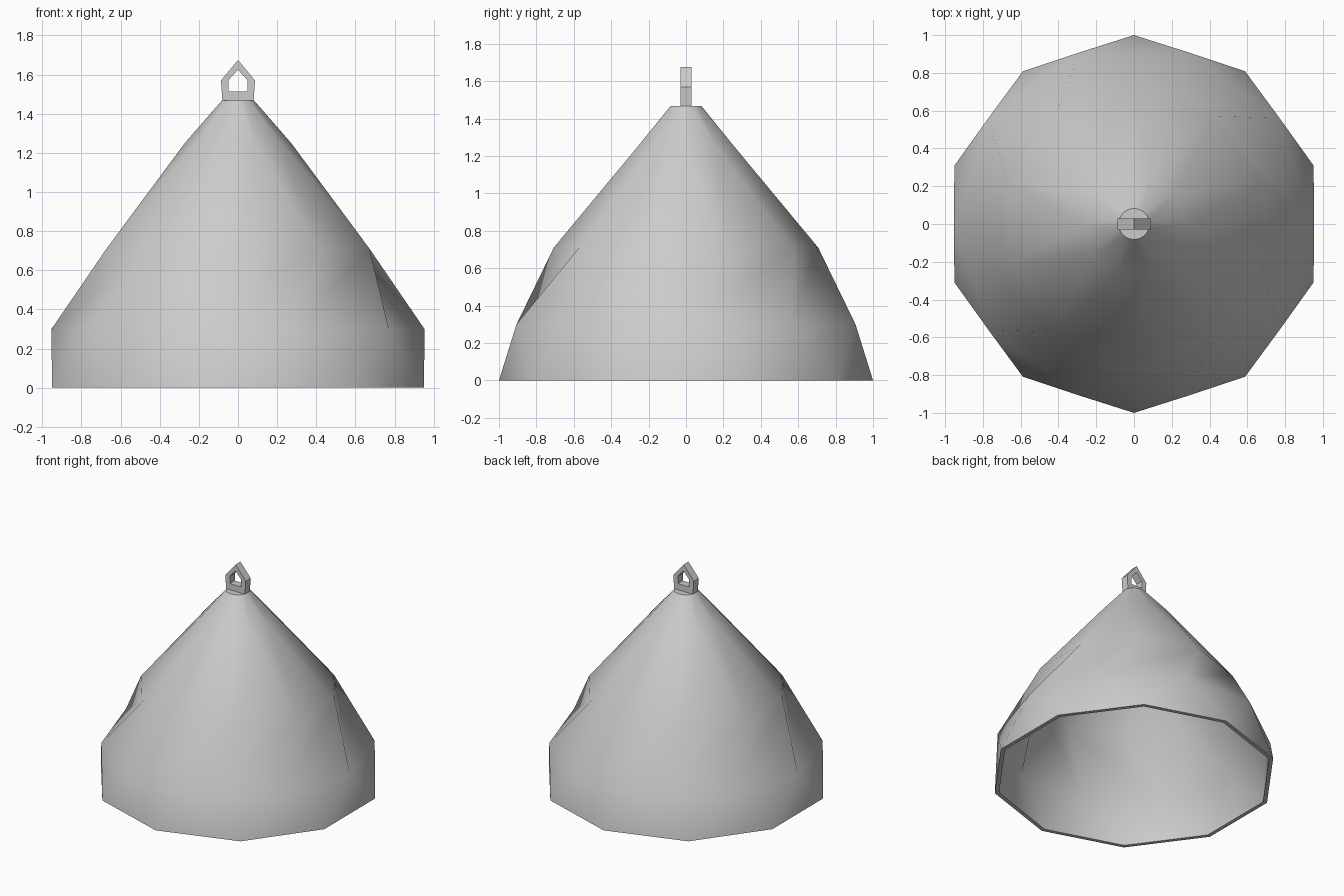
import bpy, bmesh, math

cube = bpy.data.objects.get("Cube")
if cube:
    bpy.data.objects.remove(cube, do_unlink=True)

SIDES = 10
FAN = 4  # rim points of the round tip per side
STEP = math.tau / SIDES

grey = bpy.data.materials.new("light grey")
grey.use_nodes = True
colour = (0.6, 0.6, 0.6, 1)
grey.diffuse_color = colour
bsdf = next(n for n in grey.node_tree.nodes if n.type == 'BSDF_PRINCIPLED')
bsdf.inputs["Base Color"].default_value = colour


def finish(bm, name, angle):
    bmesh.ops.recalc_face_normals(bm, faces=bm.faces)
    mesh = bpy.data.meshes.new(name)
    bm.to_mesh(mesh)
    bm.free()
    mesh.materials.append(grey)
    obj = bpy.data.objects.new(name, mesh)
    bpy.context.collection.objects.link(obj)
    bpy.ops.object.select_all(action='DESELECT')
    obj.select_set(True)
    bpy.context.view_layer.objects.active = obj
    if angle:
        bpy.ops.object.shade_smooth_by_angle(angle=math.radians(angle))
    return obj


def ring(bm, radius, z, count, start):
    return [bm.verts.new((radius * math.cos(start + math.tau * i / count),
                          radius * math.sin(start + math.tau * i / count), z))
            for i in range(count)]


def skin(bm, scale):
    """Faceted cone of alternately turned rings; returns its lowest ring."""
    profile = [(1.0, 0.0), (0.953, 0.3), (0.707, 0.71), (0.272, 1.25)]
    rings = [ring(bm, r * scale, z * scale, SIDES, STEP / 2 if k % 2 == 0 else 0)
             for k, (r, z) in enumerate(profile)]
    for k in range(len(rings) - 1):
        low, high = rings[k], rings[k + 1]
        for i in range(SIDES):
            j = (i + 1) % SIDES
            bm.faces.new((low[i], high[j], high[i]))
            bm.faces.new((low[i], low[j], high[j]))
    # Round tip: each corner fans out to several points
    count = SIDES * FAN
    tip = ring(bm, 0.082 * scale, 1.468 * scale, count, -STEP / 2)
    last = rings[-1]
    for i in range(SIDES):
        for f in range(FAN):
            a = i * FAN + f
            bm.faces.new((last[i], tip[(a + 1) % count], tip[a]))
        bm.faces.new((last[i], last[(i + 1) % SIDES], tip[(i + 1) * FAN % count]))
    bm.faces.new(tip)
    return rings[0]


# Hollow faceted shade with a flat lower rim
bm = bmesh.new()
outer = skin(bm, 1.0)
inner = skin(bm, 0.97)
for i in range(SIDES):
    j = (i + 1) % SIDES
    bm.faces.new((outer[i], inner[i], inner[j], outer[j]))
finish(bm, "shade", 40)

# Hanging loop: pointed frame with a pointed hole
outline = [(-0.08, 1.468), (0.08, 1.468), (0.087, 1.57), (0, 1.675), (-0.087, 1.57)]
hole = [(-0.048, 1.515), (0.048, 1.515), (0.048, 1.572), (0, 1.625), (-0.048, 1.572)]
bm = bmesh.new()
loops = [[bm.verts.new((x, y, z)) for x, z in shape]
         for shape, y in ((outline, -0.03), (outline, 0.03), (hole, 0.03), (hole, -0.03))]
for a, b in zip(loops, loops[1:] + loops[:1]):
    for i in range(len(a)):
        j = (i + 1) % len(a)
        bm.faces.new((a[i], a[j], b[j], b[i]))
finish(bm, "hanging_loop", 0)
